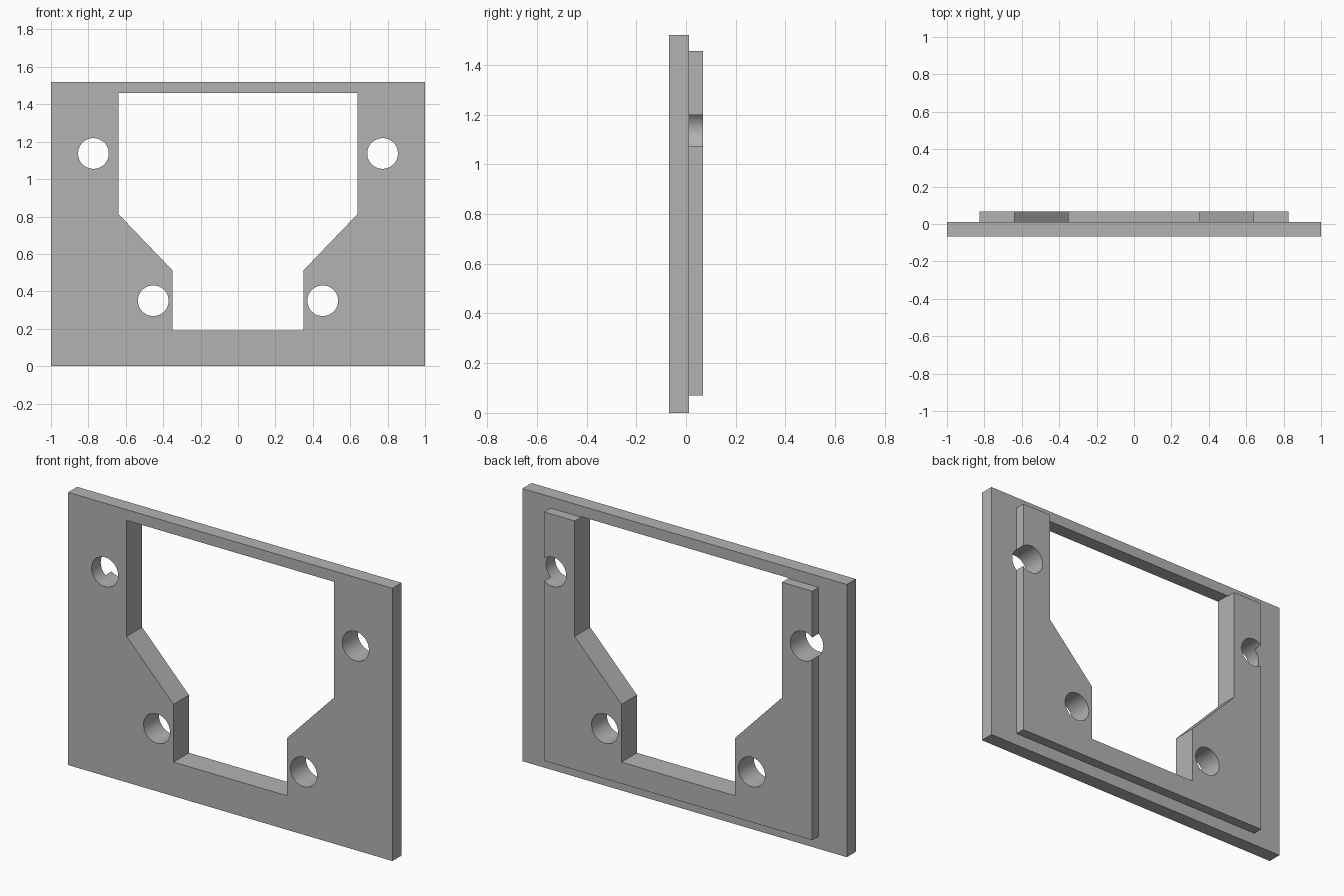
import bpy
import bmesh
import math
from mathutils import Vector

cube = bpy.data.objects.get("Cube")
if cube:
    bpy.data.objects.remove(cube, do_unlink=True)

grey = bpy.data.materials.new("plain grey")
grey.use_nodes = True
grey.diffuse_color = (0.45, 0.45, 0.45, 1)
grey.node_tree.nodes["Principled BSDF"].inputs["Base Color"].default_value = grey.diffuse_color


def prism(name, outline, y0, y1):
    """Extrude an (x, z) outline from y0 to y1."""
    bm = bmesh.new()
    face = bm.faces.new([bm.verts.new((x, y0, z)) for x, z in outline])
    out = bmesh.ops.extrude_face_region(bm, geom=[face])
    verts = [v for v in out["geom"] if isinstance(v, bmesh.types.BMVert)]
    bmesh.ops.translate(bm, verts=verts, vec=Vector((0, y1 - y0, 0)))
    bmesh.ops.recalc_face_normals(bm, faces=bm.faces)
    mesh = bpy.data.meshes.new(name)
    bm.to_mesh(mesh)
    bm.free()
    mesh.materials.append(grey)
    obj = bpy.data.objects.new(name, mesh)
    bpy.context.collection.objects.link(obj)
    return obj


def mirrored(half):
    """Close a right-hand half outline with its mirror image."""
    return half + [(-x, z) for x, z in reversed(half)]


def circle(cx, cz, r, sides=64):
    angles = [math.tau * i / sides for i in range(sides)]
    return [(cx + r * math.cos(a), cz + r * math.sin(a)) for a in angles]


def combine(target, tool, operation):
    """Apply a boolean and discard the tool."""
    mod = target.modifiers.new(tool.name, "BOOLEAN")
    mod.operation = operation
    mod.solver = "EXACT"
    mod.object = tool
    bpy.context.view_layer.objects.active = target
    bpy.ops.object.modifier_apply(modifier=mod.name)
    bpy.data.objects.remove(tool, do_unlink=True)


# Wide front plate with a smaller raised plate on its back
plate = prism("mounting_plate", mirrored([(1, 0), (1, 1.52)]), -0.068, 0.012)
raised = prism("raised_back", mirrored([(0.826, 0.07), (0.826, 1.457)]), -0.02, 0.068)
combine(plate, raised, "UNION")

# Funnel-shaped opening, which leaves the raised plate open at the top
opening = [(0.35, 0.19), (0.35, 0.512), (0.639, 0.813), (0.639, 1.46)]
combine(plate, prism("opening", mirrored(opening), -0.2, 0.2), "DIFFERENCE")

# Four screw holes; the upper pair break through the raised plate's edges
for x, z in ((0.773, 1.137), (0.453, 0.35)):
    for side in (-1, 1):
        hole = prism("screw_hole", circle(side * x, z, 0.082), -0.2, 0.2)
        combine(plate, hole, "DIFFERENCE")

bpy.ops.object.select_all(action="DESELECT")
plate.select_set(True)
bpy.context.view_layer.objects.active = plate
bpy.ops.object.shade_smooth_by_angle(angle=math.radians(30))
